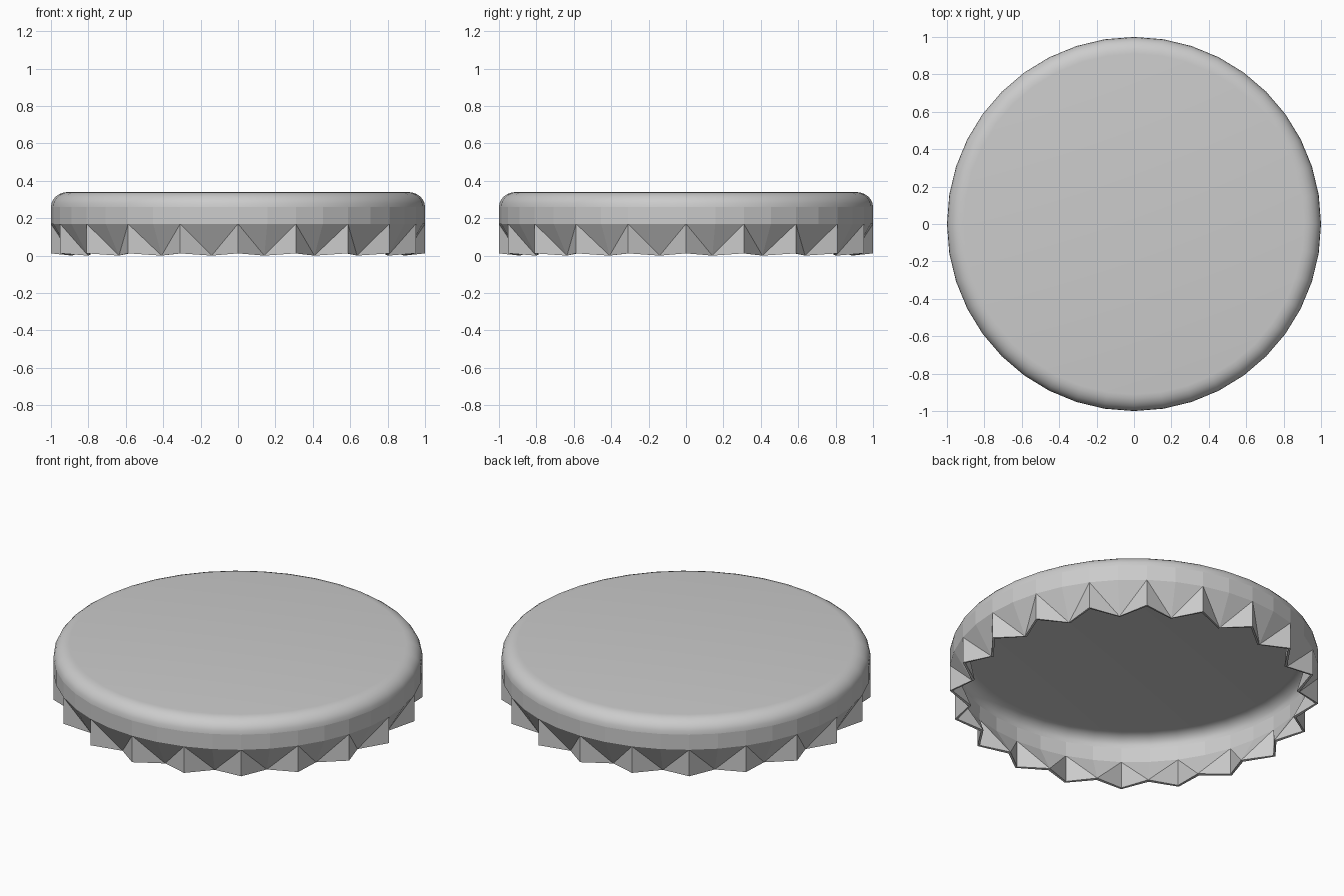
import bpy, bmesh
from math import sin, cos, pi

if "Cube" in bpy.data.objects:
    bpy.data.objects.remove(bpy.data.objects["Cube"])

SEG = 40                      # 20 teeth: one ridge and one valley each
TOP, BAND, SKIRT = 0.34, 0.26, 0.17
BEVEL_R, BEVEL_H, STEPS = 0.09, TOP - BAND, 6

bm = bmesh.new()


def ring(radius, z, valley_radius=None, valley_z=None):
    verts = []
    for i in range(SEG):
        a = 2 * pi * i / SEG
        r, h = radius, z
        if i % 2 and valley_radius is not None:
            r, h = valley_radius, valley_z
        verts.append(bm.verts.new((r * cos(a), r * sin(a), h)))
    return verts


def bridge(low, high, smooth):
    for i in range(SEG):
        j = (i + 1) % SEG
        f = bm.faces.new((low[i], low[j], high[j], high[i]))
        f.smooth = smooth


# crimped skirt and straight band
teeth = ring(1.0, 0.012, 0.90, 0.0)
skirt = ring(1.0, SKIRT)
band = ring(1.0, BAND)
# pleats split so each ridge face stays flat
for i in range(SEG):
    j = (i + 1) % SEG
    a, b = teeth[i], teeth[j]
    c, d = skirt[j], skirt[i]
    if i % 2 == 0:
        bm.faces.new((a, b, d))
        bm.faces.new((b, c, d))
        bm.edges.get((b, d))
    else:
        bm.faces.new((a, b, c))
        bm.faces.new((a, c, d))
bridge(skirt, band, False)

# rounded shoulder and flat top
prev = band
for k in range(1, STEPS + 1):
    t = pi / 2 * k / STEPS
    nxt = ring(1.0 - BEVEL_R * (1 - cos(t)), BAND + BEVEL_H * sin(t))
    bridge(prev, nxt, True)
    prev = nxt
bm.faces.new(prev).smooth = True
bm.normal_update()

mesh = bpy.data.meshes.new("bottle_cap")
bm.to_mesh(mesh)
bm.free()
cap = bpy.data.objects.new("bottle_cap", mesh)
bpy.context.collection.objects.link(cap)

# thin sheet-metal wall
wall = cap.modifiers.new("wall", 'SOLIDIFY')
wall.thickness = 0.015
wall.offset = -1
